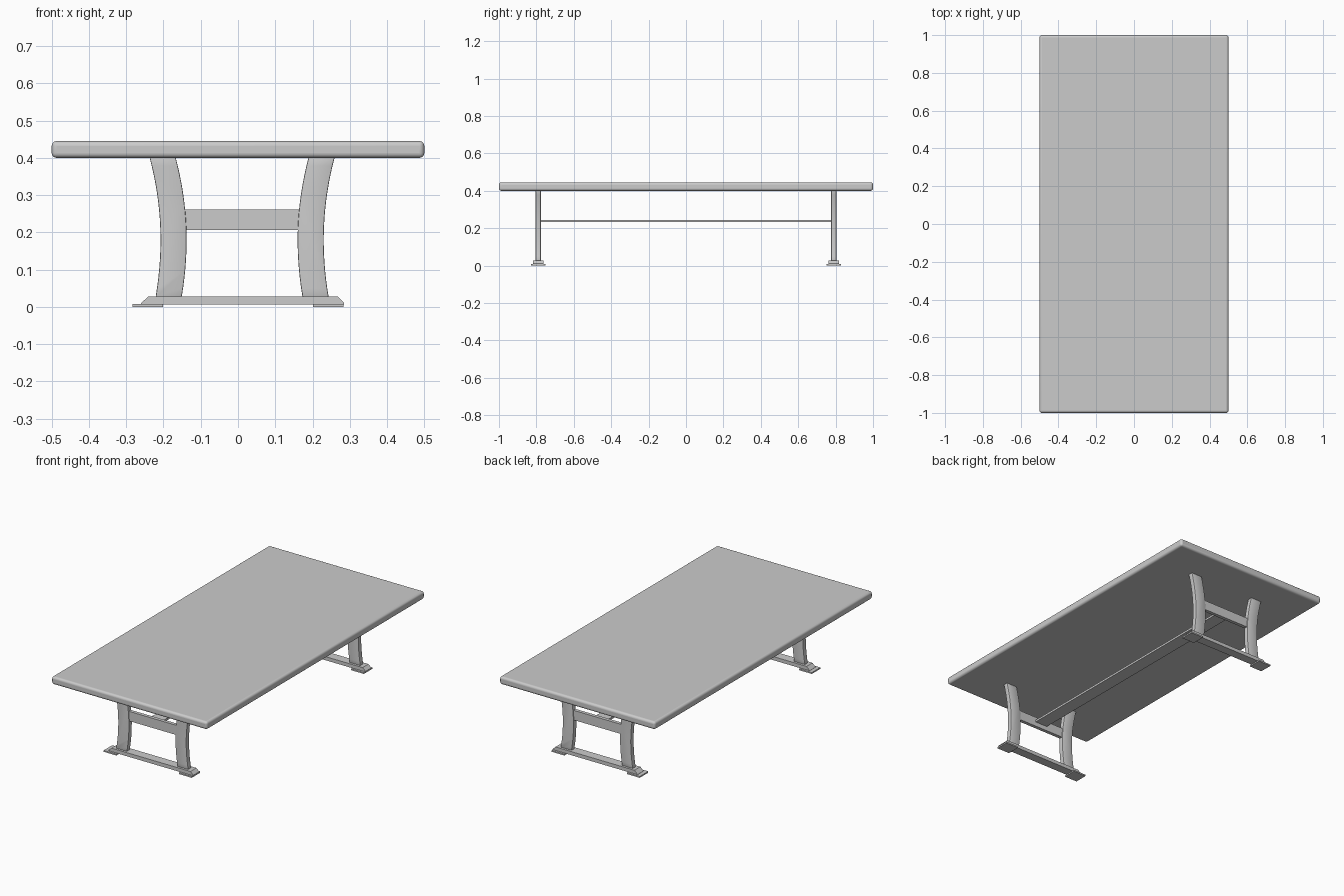
import bpy, bmesh

if "Cube" in bpy.data.objects:
    bpy.data.objects.remove(bpy.data.objects["Cube"])

CX = 0.011   # base is set slightly off centre in x
YL = 0.79    # trestle distance from centre


def finish(ob, bevel=0.0, segments=3):
    bpy.context.view_layer.objects.active = ob
    for o in bpy.context.selected_objects:
        o.select_set(False)
    ob.select_set(True)
    if bevel:
        m = ob.modifiers.new("bevel", "BEVEL")
        m.width, m.segments = bevel, segments
        m.limit_method, m.angle_limit = "ANGLE", 0.6
        bpy.ops.object.modifier_apply(modifier=m.name)
    bpy.ops.object.shade_smooth_by_angle(angle=0.6)
    return ob


def prism(name, profile, y, half, bevel=0.0):
    """Extrude an x-z profile along y."""
    bm = bmesh.new()
    face = bm.faces.new([bm.verts.new((x, y - half, z)) for x, z in profile])
    ext = bmesh.ops.extrude_face_region(bm, geom=[face])
    verts = [v for v in ext["geom"] if isinstance(v, bmesh.types.BMVert)]
    bmesh.ops.translate(bm, verts=verts, vec=(0, 2 * half, 0))
    bmesh.ops.recalc_face_normals(bm, faces=bm.faces)
    me = bpy.data.meshes.new(name)
    bm.to_mesh(me)
    bm.free()
    ob = bpy.data.objects.new(name, me)
    bpy.context.collection.objects.link(ob)
    return finish(ob, bevel, 2)


def rect(x0, x1, z0, z1):
    return [(x0, z0), (x1, z0), (x1, z1), (x0, z1)]


def leg_profile(side, n=16):
    """Bowed leg: waist at z = 0.18, flaring to top and bottom."""
    inner, outer = [], []
    for i in range(n + 1):
        z = 0.026 + (0.402 - 0.026) * i / n
        t = z - 0.18
        x = 0.149 + (0.6 if t > 0 else 0.56) * t * t
        inner.append((CX + side * x, z))
        outer.append((CX + side * (x + 0.07), z))
    return inner + outer[::-1]


# table top with rounded edges
top = prism("table_top", rect(-0.5, 0.5, 0.40, 0.445), 0, 1.0)
finish(top, 0.013, 5)

for end, y in (("front", -YL), ("back", YL)):
    # curved legs
    for side, label in ((-1, "left"), (1, "right")):
        prism(f"{end}_{label}_leg", leg_profile(side), y, 0.014, 0.003)
        # floor pad
        xs = sorted((side * 0.201, side * 0.283))
        prism(f"{end}_{label}_pad", rect(*xs, 0.0, 0.008), y, 0.039)
    # cross rail between the legs
    prism(f"{end}_cross_rail", rect(-0.15, 0.172, 0.206, 0.262), y, 0.01)
    # foot beam with chamfered ends
    prism(f"{end}_foot", [(-0.261, 0.007), (0.285, 0.007), (0.285, 0.011),
                          (0.267, 0.028), (-0.241, 0.028), (-0.261, 0.009)],
          y, 0.027)

# long stretcher board
prism("stretcher", rect(CX - 0.04, CX + 0.04, 0.232, 0.244), 0, YL - 0.005)
